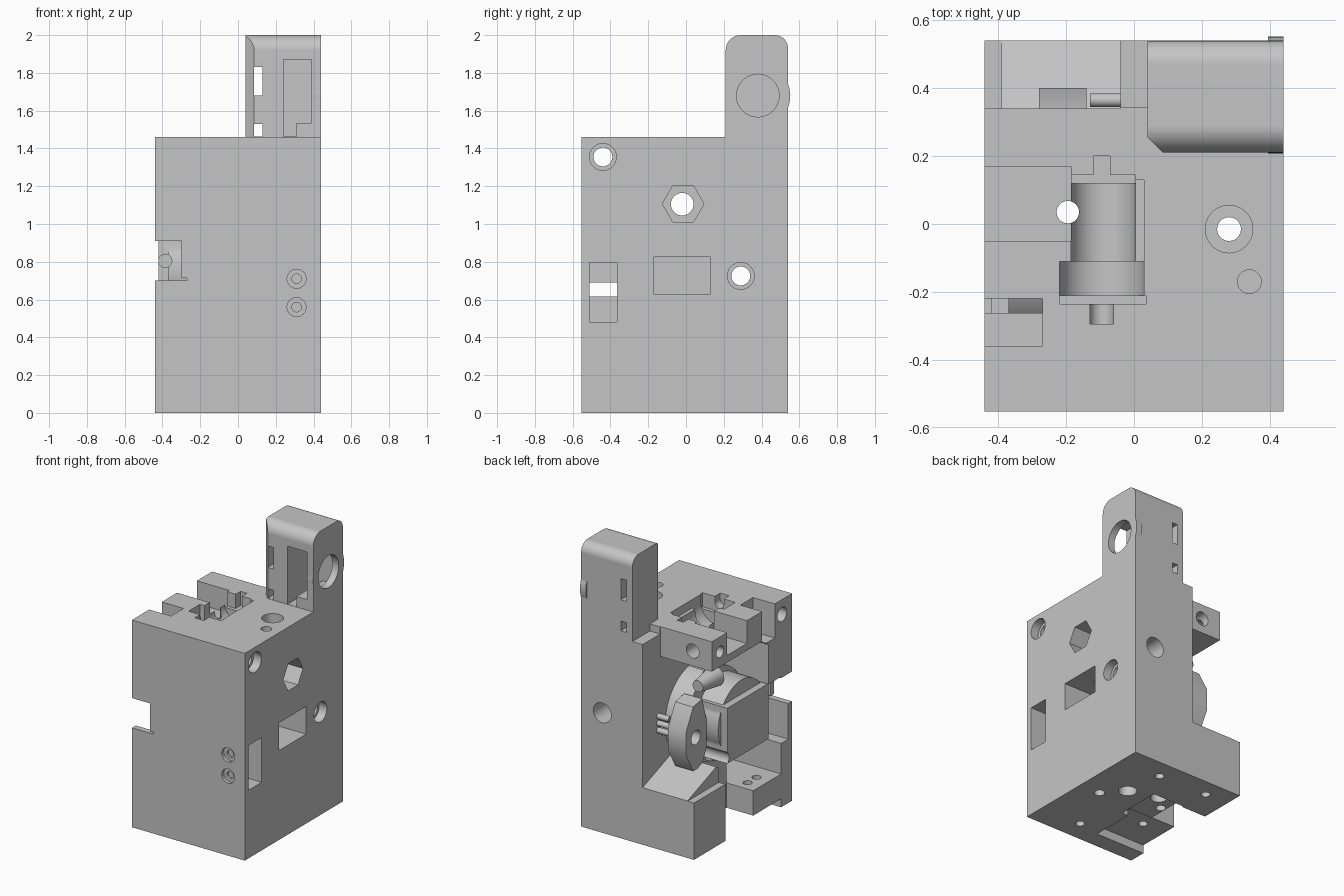
import bpy, bmesh, math
from mathutils import Matrix

if "Cube" in bpy.data.objects:
    bpy.data.objects.remove(bpy.data.objects["Cube"], do_unlink=True)

grey = bpy.data.materials.new("plain grey")
grey.use_nodes = True
COLOUR = (0.56, 0.56, 0.56, 1)
grey.diffuse_color = COLOUR
grey.node_tree.nodes["Principled BSDF"].inputs["Base Color"].default_value = COLOUR

TURN = {"x": Matrix.Rotation(math.pi / 2, 4, "Y"),
        "y": Matrix.Rotation(-math.pi / 2, 4, "X"),
        "z": Matrix.Identity(4)}


def finish(bm, name):
    bmesh.ops.recalc_face_normals(bm, faces=bm.faces)
    mesh = bpy.data.meshes.new(name)
    bm.to_mesh(mesh)
    bm.free()
    ob = bpy.data.objects.new(name, mesh)
    bpy.context.collection.objects.link(ob)
    return ob


def box(xs, ys, zs, name="cutter"):
    bm = bmesh.new()
    bmesh.ops.create_cube(bm, size=1)
    for v in bm.verts:
        v.co = [s[0] if c < 0 else s[1] for c, s in zip(v.co, (xs, ys, zs))]
    return finish(bm, name)


def rod(axis, centre, span, r, sides=40, name="cutter", r2=None):
    """Cylinder along an axis; centre gives the other two coordinates."""
    bm = bmesh.new()
    bmesh.ops.create_cone(bm, cap_ends=True, segments=sides, radius1=r,
                          radius2=r2 or r, depth=span[1] - span[0])
    at = list(centre)
    at.insert("xyz".index(axis), sum(span) / 2)
    bm.transform(Matrix.Translation(at) @ TURN[axis])
    return finish(bm, name)


def prism(points, xs, name="cutter"):
    """Extrude a (y, z) outline along x."""
    bm = bmesh.new()
    face = bm.faces.new([bm.verts.new((xs[0], y, z)) for y, z in points])
    top = bmesh.ops.extrude_face_region(bm, geom=[face])["geom"]
    bmesh.ops.translate(bm, vec=(xs[1] - xs[0], 0, 0),
                        verts=[g for g in top if isinstance(g, bmesh.types.BMVert)])
    return finish(bm, name)


def combine(target, tools, operation="DIFFERENCE"):
    for tool in tools:
        mod = target.modifiers.new("cut", "BOOLEAN")
        mod.operation, mod.object, mod.solver = operation, tool, "EXACT"
        dg = bpy.context.evaluated_depsgraph_get()
        mesh = bpy.data.meshes.new_from_object(target.evaluated_get(dg))
        target.modifiers.clear()
        target.data = mesh
        bpy.data.objects.remove(tool, do_unlink=True)


ALL = (-0.7, 0.7)


def cross_holes():
    """Bores running right through the assembly."""
    return [rod("x", (-0.44, 1.355), ALL, 0.05),
            rod("x", (0.29, 0.725), ALL, 0.05),
            rod("x", (-0.365, 0.135), ALL, 0.05),
            rod("x", (-0.02, 1.105), ALL, 0.06),
            rod("z", (-0.195, 0.035), (-0.1, 1.6), 0.033),
            rod("z", (0.28, -0.015), (-0.1, 1.6), 0.035)]


# main housing with the open gear chamber on its side and rear
housing = box((-0.44, 0.44), (-0.553, 0.54), (0, 1.46), "housing")
combine(housing, [
    prism([(-0.43, 0.235), (-0.12, 0.235), (-0.12, 0.4), (0.19, 0.5), (0.22, 0.52),
           (0.6, 0.38), (0.6, 1.6), (0.34, 1.6), (0.34, 1.25), (-0.22, 1.25),
           (-0.29, 1.2), (-0.29, 0.92), (-0.43, 0.92)], (-0.6, -0.04)),
    box((-0.6, -0.39), (0.15, 0.6), (0.4, 0.8)),
    box((-0.6, -0.23), (-0.12, 0.19), (-0.1, 0.8)),
    box((-0.6, -0.04), (-0.51, -0.3), (0.45, 0.9)),
    box((-0.6, -0.30), (-0.6, -0.4), (0.70, 0.91)),
    box((-0.31, -0.27), (-0.6, -0.5), (0.70, 0.715)),
    box((-0.06, 0.04), (0.345, 0.6), (1.41, 1.6)),
])

# slots and stepped bearing groove in the top
combine(housing, [
    box((-0.6, -0.185), (-0.05, 0.17), (1.3, 1.6)),
    box((-0.6, -0.27), (-0.36, -0.22), (1.22, 1.6)),
    box((-0.185, 0.005), (-0.21, 0.12), (1.38, 1.6)),
    rod("y", (-0.09, 1.38), (-0.21, 0.12), 0.095),
    box((-0.22, 0.03), (-0.21, -0.11), (1.4, 1.6)),
    rod("y", (-0.095, 1.4), (-0.21, -0.11), 0.125),
    box((-0.22, 0.035), (-0.235, -0.21), (1.36, 1.6)),
    box((-0.185, 0.005), (0.12, 0.145), (1.36, 1.6)),
    box((0.005, 0.03), (-0.11, 0.13), (1.4, 1.6)),
    rod("y", (-0.095, 1.42), (-0.295, -0.2), 0.035),
    box((-0.13, -0.06), (-0.295, -0.2), (1.42, 1.6)),
    box((-0.12, -0.07), (0.14, 0.2), (1.36, 1.6)),
    rod("z", (0.28, -0.015), (1.36, 1.6), 0.07),
    rod("z", (0.34, -0.17), (1.3, 1.6), 0.035),
])

# bores, counterbores and windows on the flank, front and rear
combine(housing, cross_holes())
combine(housing, [rod("x", c, (0.38, 0.6), 0.071)
                  for c in ((-0.44, 1.355), (0.29, 0.725), (-0.365, 0.135))])
combine(housing, [
    prism([(-0.015 + 0.11 * math.cos(math.radians(a)),
            1.107 + 0.11 * math.sin(math.radians(a))) for a in range(0, 360, 60)],
          (0.22, 0.6)),
    box((0.12, 0.6), (-0.17, 0.13), (0.63, 0.825)),
    box((0.32, 0.6), (-0.51, -0.365), (0.48, 0.795)),
    box((-0.6, 0.6), (-0.51, -0.365), (0.615, 0.69)),
    rod("y", (0.275, 0.845), (0.3, 0.7), 0.07),
])
for z in (0.71, 0.56):
    combine(housing, [rod("y", (0.31, z), (-0.7, -0.53), 0.05),
                      rod("y", (0.31, z), (-0.7, -0.515), 0.025)])

# underside recess and screw holes
combine(housing, [box((-0.6, -0.05), (-0.43, -0.1), (-0.1, 0.06)),
                  box((-0.25, 0.0), (-0.12, 0.2), (-0.1, 0.04)),
                  rod("z", (0.155, 0.12), (-0.1, 0.12), 0.06),
                  rod("z", (-0.10, 0.13), (-0.1, 0.12), 0.055)])
combine(housing, [rod("z", c, (-0.1, 0.18), 0.03, 24)
                  for c in ((0.12, 0.40), (-0.26, 0.41), (-0.26, -0.22), (0.12, -0.40))])

# holes in the rear upper bar and the lower rear shelf
combine(housing, [rod("y", (-0.29, 1.355), (0.19, 0.5), 0.05),
                  rod("x", (0.25, 1.355), (-0.6, -0.3), 0.04),
                  rod("z", (-0.34, -0.2), (0.15, 0.4), 0.03, 24),
                  rod("z", (-0.34, -0.3), (0.15, 0.4), 0.03, 24)])


# upright hollow tower with rounded top
def arc(y, z, r, start):
    return [(y + r * math.cos(math.radians(start + a)),
             z + r * math.sin(math.radians(start + a))) for a in range(0, 91, 10)]


tower = prism([(0.21, 1.44), (0.54, 1.44)] + arc(0.47, 1.93, 0.07, 0)
              + arc(0.29, 1.92, 0.08, 90), (0.04, 0.44), "tower")
combine(tower, [rod("x", (0.38, 1.68), (0.395, 0.44), 0.172, 56)], "UNION")
chamfer = box((-0.032, 0.032), (-0.032, 0.032), (1.4, 2.1))
chamfer.data.transform(Matrix.Translation((0.04, 0.21, 0))
                       @ Matrix.Rotation(math.pi / 4, 4, "Z"))
combine(tower, [
    chamfer,
    box((0.085, 0.13), (0.1, 0.7), (1.68, 1.83)),
    box((0.085, 0.13), (0.1, 0.7), (1.462, 1.53)),
    box((0.24, 0.39), (0.1, 0.5), (1.535, 1.87)),
    box((0.24, 0.31), (0.1, 0.5), (1.462, 1.6)),
    rod("x", (0.38, 1.68), (0.37, 0.6), 0.113, 48),
])

# round gear carrier inside the chamber, with a thick block on its outer side
carrier = rod("x", (-0.03, 0.75), (-0.2, -0.02), 0.32, 64, "gear_carrier")
combine(carrier, [box((-0.42, -0.15), (-0.32, 0.14), (0.52, 0.91)),
                  rod("x", (-0.09, 0.75), (-0.37, -0.19), 0.26, 48)], "UNION")
combine(carrier, [rod("y", (-0.385, 0.805), (-0.4, -0.2), 0.035, 24),
                  rod("x", (0.17, 0.56), (-0.5, 0.1), 0.05)] + cross_holes())

# pivot lever at the rear of the carrier
lever = prism([(0.22, 0.5), (0.32, 0.5), (0.4, 0.64), (0.4, 0.8), (0.32, 0.95),
               (0.22, 0.97), (0.17, 0.8), (0.17, 0.62)], (-0.28, -0.14), "pivot_lever")
combine(lever, [rod("x", (0.29, 0.725), ALL, 0.05)])

# guide pins beside the lever
pins = [rod("x", (0.365, z), (-0.13, -0.03), 0.02, 20, "guide_pin")
        for z in (0.74, 0.79, 0.84)]

# filament guide spout above the carrier
spout = rod("y", (-0.26, 1.06), (0.045, 0.24), 0.07, 32, "guide_spout", 0.04)
combine(spout, [rod("z", (-0.195, 0.035), (0.5, 1.4), 0.033)])

bpy.ops.object.select_all(action="DESELECT")
for ob in [housing, tower, carrier, lever, spout] + pins:
    ob.data.materials.clear()
    ob.data.materials.append(grey)
    ob.data.polygons.foreach_set("material_index", [0] * len(ob.data.polygons))
    ob.select_set(True)
bpy.context.view_layer.objects.active = housing
bpy.ops.object.shade_smooth_by_angle(angle=math.radians(30))

# keep large flats flat beside the rounded edges
for ob in (housing, tower, carrier):
    mod = ob.modifiers.new("flat faces", "WEIGHTED_NORMAL")
    mod.keep_sharp = True
